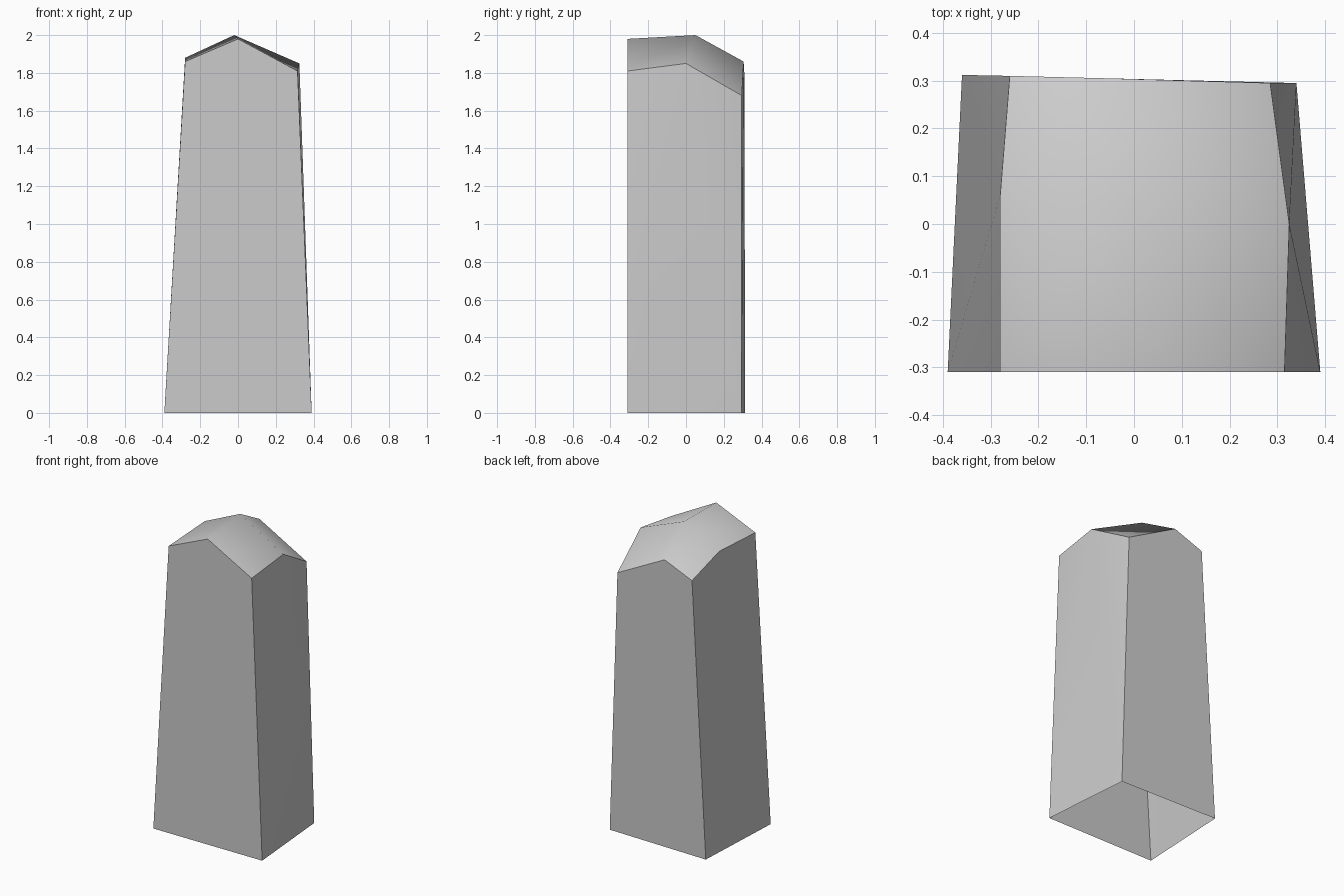
import bpy
import bmesh

cube = bpy.data.objects.get("Cube")
if cube:
    bpy.data.objects.remove(cube)

# Pale grey stone
stone = bpy.data.materials.new("pale_grey_stone")
stone.use_nodes = True
stone.diffuse_color = (0.6, 0.6, 0.6, 1)
stone.node_tree.nodes["Principled BSDF"].inputs["Base Color"].default_value = stone.diffuse_color

# Cap rim, anticlockwise from the front left-hand corner: corner, middle, corner...
rim = [(-0.28, -0.31, 1.86), (0, -0.31, 1.98),
       (0.315, -0.31, 1.81), (0.325, 0, 1.85),
       (0.285, 0.295, 1.68), (-0.06, 0.305, 1.86),
       (-0.26, 0.31, 1.78), (-0.28, 0.06, 1.88)]
peak = (-0.02, 0.05, 2)
foot = [(-0.39, -0.31, 0), (0.39, -0.31, 0), (0.34, 0.295, 0), (-0.36, 0.312, 0)]

bm = bmesh.new()
top = [bm.verts.new(p) for p in rim]
base = [bm.verts.new(p) for p in foot]
crown = bm.verts.new(peak)

for i in range(4):
    corner, middle, after = (top[(2 * i + k) % 8] for k in range(3))
    before = top[2 * i - 1]
    low, low_next = base[i], base[(i + 1) % 4]
    # Domed cap: one patch at each corner
    bm.faces.new((corner, middle, crown, before))
    # Tapering wall, fanned from the middle of its top edge; the underside is open
    bm.faces.new((low, middle, corner))
    bm.faces.new((low, low_next, middle))
    bm.faces.new((low_next, after, middle))

# Smooth shading with crisp rim and corners
for face in bm.faces:
    face.smooth = True
for edge in bm.edges:
    on_rim = all(v in top for v in edge.verts)
    at_corner = any(set(edge.verts) == {base[i], top[2 * i]} for i in range(4))
    edge.smooth = not (on_rim or at_corner)

mesh = bpy.data.meshes.new("stone_post")
bm.to_mesh(mesh)
bm.free()
mesh.materials.append(stone)
post = bpy.data.objects.new("stone_post", mesh)
bpy.context.collection.objects.link(post)
